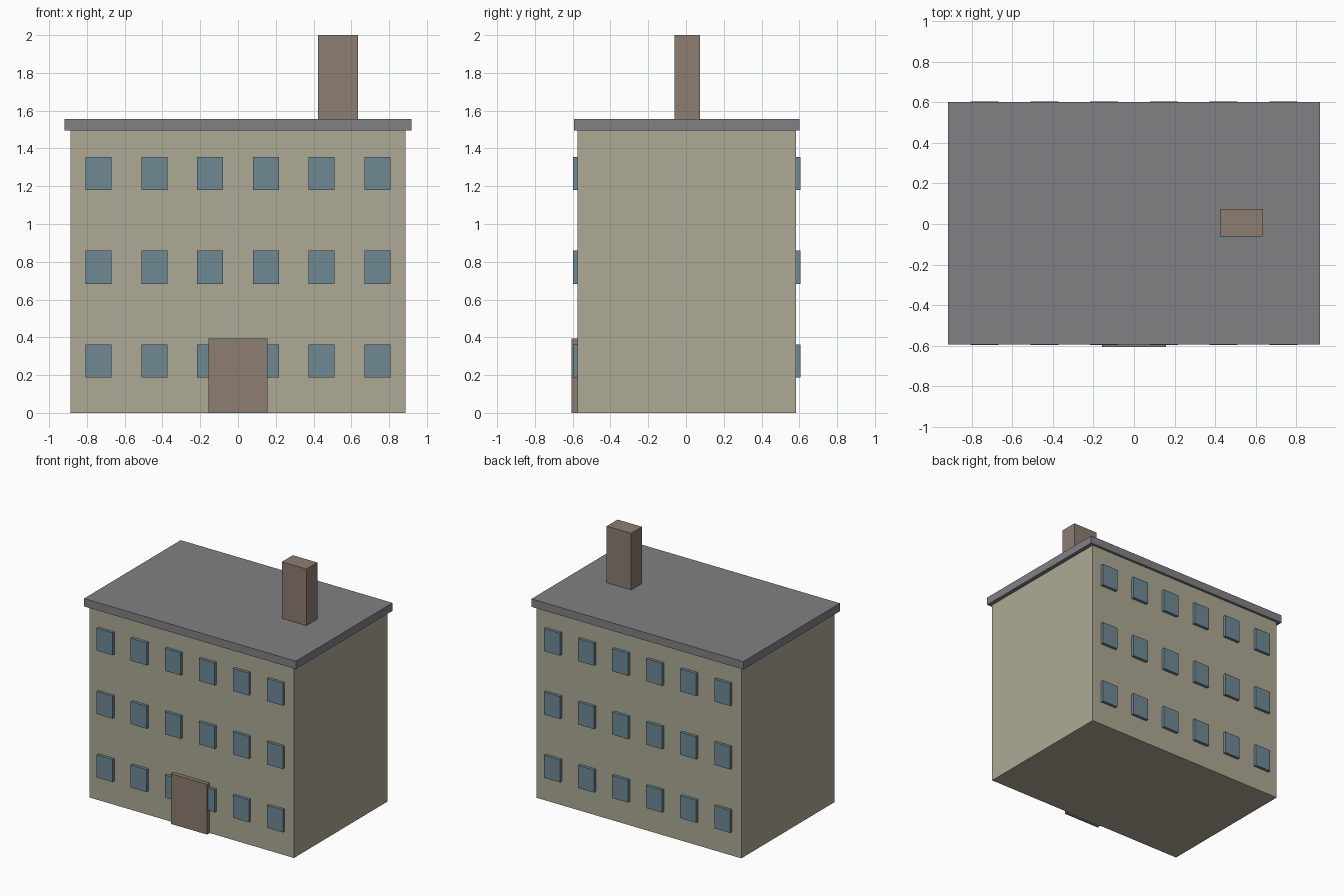
import bpy

cube = bpy.data.objects.get("Cube")
if cube:
    bpy.data.objects.remove(cube, do_unlink=True)


def material(name, rgb):
    mat = bpy.data.materials.new(name)
    mat.use_nodes = True
    colour = (*rgb, 1.0)
    mat.diffuse_color = colour
    mat.node_tree.nodes["Principled BSDF"].inputs["Base Color"].default_value = colour
    return mat


def box(name, x, y, z, mat):
    """Flat-sided box spanning the given (low, high) ranges."""
    spans = (x, y, z)
    bpy.ops.mesh.primitive_cube_add(size=1, location=[(a + b) / 2 for a, b in spans])
    obj = bpy.context.object
    obj.name = name
    obj.scale = [b - a for a, b in spans]
    bpy.ops.object.transform_apply(location=False, rotation=False, scale=True)
    obj.data.materials.append(mat)
    return obj


wall_beige = material("wall beige", (0.42, 0.40, 0.30))
roof_grey = material("roof grey", (0.22, 0.22, 0.235))
glass_blue = material("glass blue", (0.16, 0.25, 0.30))
brick_brown = material("brick brown", (0.265, 0.205, 0.168))

MID_Y = 0.004       # centre line of the building
WALL = 0.578        # half depth of the walls
PANE = 0.601        # half depth out to the window faces
TOP = 1.495         # top of the walls

# Main block, roof slab and chimney
box("walls", (-0.887, 0.887), (MID_Y - WALL, MID_Y + WALL), (0, TOP), wall_beige)
box("roof_slab", (-0.918, 0.918), (MID_Y - 0.598, MID_Y + 0.598), (TOP, 1.557), roof_grey)
box("chimney", (0.424, 0.636), (-0.062, 0.073), (1.557, 2.0), brick_brown)

# Entrance door
box("front_door", (-0.157, 0.157), (-0.606, MID_Y - WALL), (0, 0.393), brick_brown)

# Three rows of six windows on the front and the back
for side, sign in (("front", -1), ("back", 1)):
    depth = sorted((MID_Y + sign * WALL, MID_Y + sign * PANE))
    for row in range(3):
        z = 0.275 + row * 0.4965
        for column in range(6):
            x = (column - 2.5) * 0.295
            box(f"{side}_window_{row + 1}_{column + 1}",
                (x - 0.069, x + 0.069), depth, (z - 0.088, z + 0.088), glass_blue)
